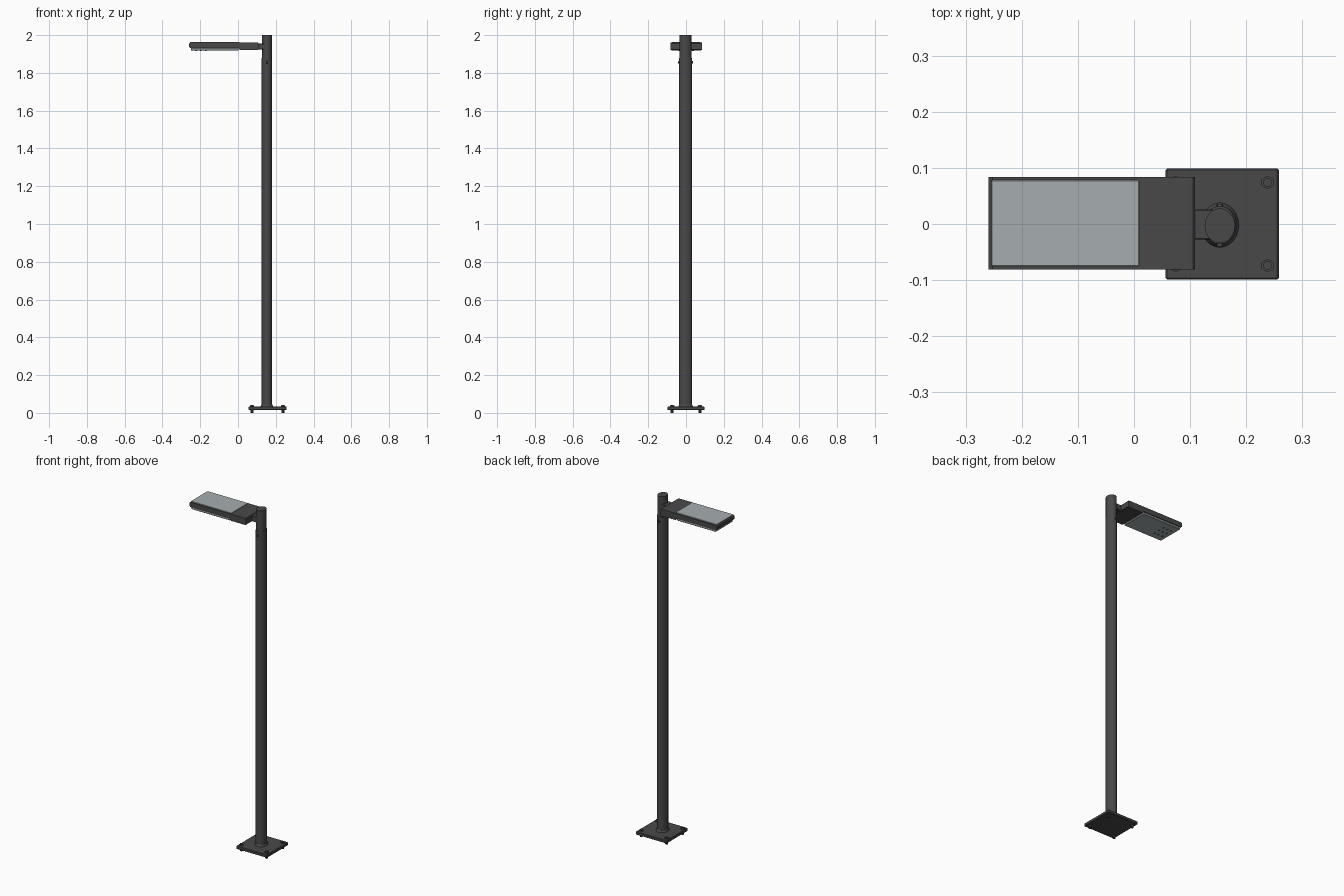
import bpy, bmesh, math
from mathutils import Matrix, Vector

if "Cube" in bpy.data.objects:
    bpy.data.objects.remove(bpy.data.objects["Cube"])


def material(name, rgb):
    m = bpy.data.materials.new(name)
    m.diffuse_color = (*rgb, 1)
    m.use_nodes = True
    m.node_tree.nodes["Principled BSDF"].inputs["Base Color"].default_value = m.diffuse_color
    return m


DARK = material("dark grey metal", (0.066, 0.066, 0.066))
PALE = material("pale grey glass", (0.38, 0.42, 0.43))


def finish(name, bm, mat, smooth=False):
    bmesh.ops.recalc_face_normals(bm, faces=bm.faces)
    me = bpy.data.meshes.new(name)
    bm.to_mesh(me)
    bm.free()
    me.materials.append(mat)
    ob = bpy.data.objects.new(name, me)
    bpy.context.collection.objects.link(ob)
    if smooth:
        bpy.ops.object.select_all(action='DESELECT')
        ob.select_set(True)
        bpy.context.view_layer.objects.active = ob
        bpy.ops.object.shade_smooth_by_angle(angle=math.radians(35))
    return ob


def box(name, lo, hi, mat, bevel=0.0):
    lo, hi = Vector(lo), Vector(hi)
    bm = bmesh.new()
    bmesh.ops.create_cube(bm, size=1, matrix=Matrix.Translation((lo + hi) / 2)
                          @ Matrix.Diagonal((*(hi - lo), 1)))
    if bevel:
        bmesh.ops.bevel(bm, geom=bm.edges[:], offset=bevel, segments=1, affect='EDGES')
    return finish(name, bm, mat)


def tube(name, x, y, z0, z1, rx, ry, mat=DARK, sides=24, top=1.0):
    bm = bmesh.new()
    bmesh.ops.create_cone(bm, cap_ends=True, segments=sides, radius1=1, radius2=top, depth=1,
                          matrix=Matrix.Translation((x, y, (z0 + z1) / 2))
                          @ Matrix.Diagonal((rx, ry, z1 - z0, 1)))
    return finish(name, bm, mat, True)


PX = 0.153  # pole axis

# Pole, its slimmer top and the foot weld
tube("pole", PX, -0.002, 0.03, 1.88, 0.028, 0.034)
tube("pole_top", PX, -0.003, 1.87, 2.0, 0.027, 0.031)
tube("foot_weld", PX, -0.002, 0.03, 0.045, 0.035, 0.041, top=0.83)

# Base plate with anchor bolts
box("base_plate", (0.056, -0.099, 0.015), (0.258, 0.099, 0.033), DARK, 0.003)
for x in (0.074, 0.238):
    for y in (-0.074, 0.074):
        tube("anchor_bolt", x, y, 0.0, 0.042, 0.008, 0.008, sides=10)
        tube("bolt_nut", x, y, 0.033, 0.038, 0.012, 0.012, sides=6)

# Set screws near the top of the pole
for side in (-1, 1):
    box("set_screw", (PX - 0.006, side * 0.034 - 0.008, 1.85),
        (PX + 0.006, side * 0.034 + 0.004, 1.862), DARK, 0.002)

# Lamp head: side profile extruded across y, thinner behind the lens
profile = [(-0.259, 1.938), (-0.259, 1.954), (-0.252, 1.960), (0.105, 1.960), (0.109, 1.956),
           (0.109, 1.924), (0.105, 1.921), (0.01, 1.921), (0.004, 1.931), (-0.252, 1.931)]
bm = bmesh.new()
face = bm.faces.new([bm.verts.new((x, -0.081, z)) for x, z in profile])
ext = bmesh.ops.extrude_face_region(bm, geom=[face])
bmesh.ops.translate(bm, vec=(0, 0.165, 0), verts=[v for v in ext["geom"]
                                                  if isinstance(v, bmesh.types.BMVert)])
finish("lamp_housing", bm, DARK)

# Bracket joining the head to the pole
box("bracket", (0.10, -0.028, 1.924), (0.14, 0.026, 1.956), DARK, 0.002)

# Glass panels above and below
box("top_panel", (-0.254, -0.075, 1.957), (0.009, 0.078, 1.963), PALE, 0.001)
box("lower_lens", (-0.250, -0.078, 1.918), (0.003, 0.081, 1.932), PALE, 0.003)

# Small lamp cells under the lens near the outer end
for i in range(3):
    for j in range(3):
        x, y = -0.225 + i * 0.025, -0.035 + j * 0.036
        box("lamp_cell", (x, y - 0.005, 1.9165), (x + 0.008, y + 0.005, 1.9185), DARK)
